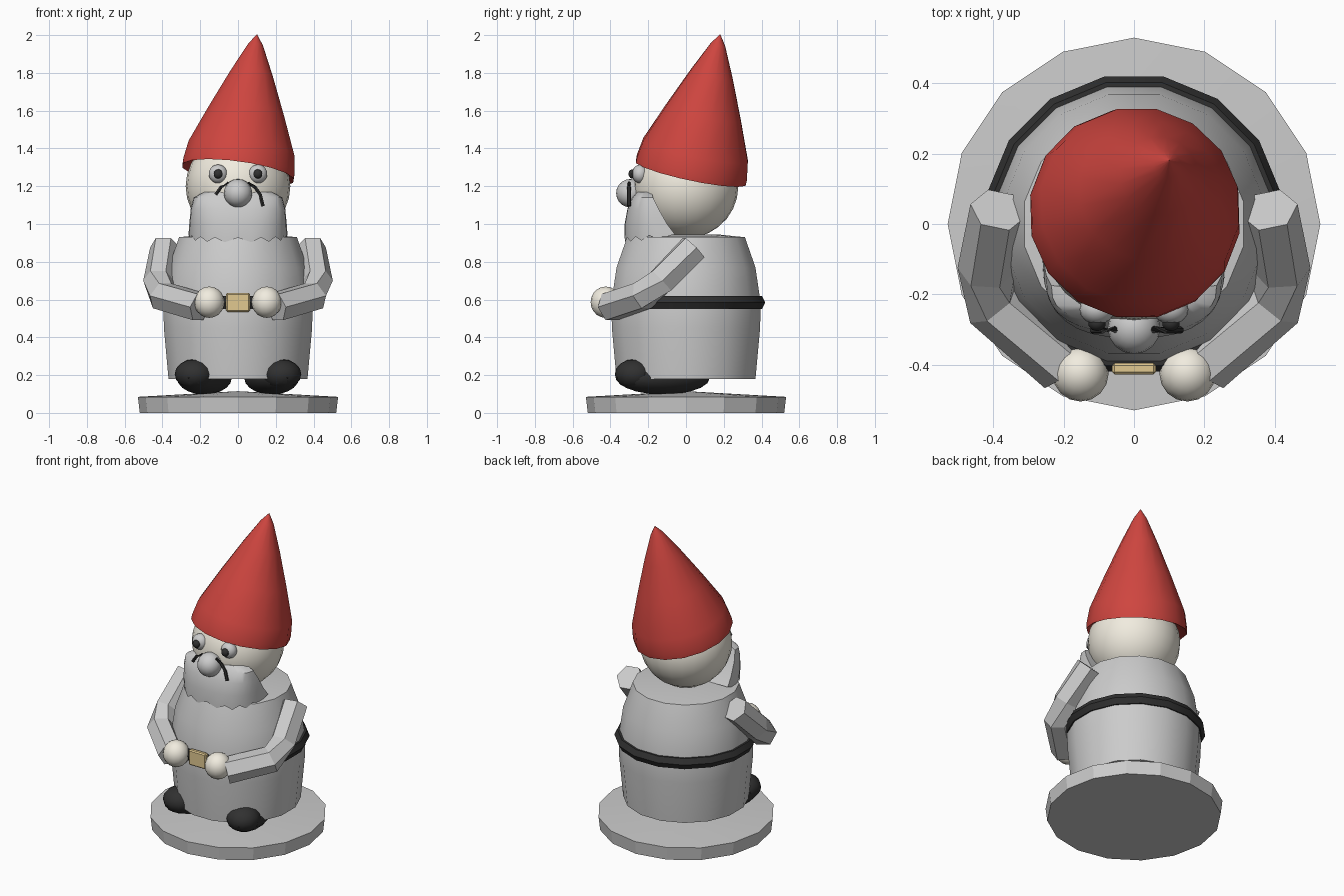
import bpy, bmesh, math
from mathutils import Vector, Matrix

if "Cube" in bpy.data.objects:
    bpy.data.objects.remove(bpy.data.objects["Cube"])


def material(name, rgb):
    m = bpy.data.materials.new(name)
    m.diffuse_color = (*rgb, 1)
    m.use_nodes = True
    m.node_tree.nodes["Principled BSDF"].inputs["Base Color"].default_value = m.diffuse_color
    return m


RED = material("red", (0.62, 0.06, 0.05))
SKIN = material("cream", (0.88, 0.84, 0.74))
DARK = material("dark", (0.03, 0.03, 0.03))
GOLD = material("gold", (0.75, 0.58, 0.28))


def finish(name, bm, mat=None, smooth=35):
    bmesh.ops.remove_doubles(bm, verts=bm.verts, dist=1e-5)
    bmesh.ops.recalc_face_normals(bm, faces=bm.faces)
    me = bpy.data.meshes.new(name)
    bm.to_mesh(me)
    bm.free()
    ob = bpy.data.objects.new(name, me)
    bpy.context.collection.objects.link(ob)
    if mat:
        me.materials.append(mat)
    if smooth:
        bpy.ops.object.select_all(action='DESELECT')
        ob.select_set(True)
        bpy.context.view_layer.objects.active = ob
        bpy.ops.object.shade_smooth_by_angle(angle=math.radians(smooth))
    return ob


def loft(bm, rings, closed=True, caps=True):
    rows = [[bm.verts.new(p) for p in r] for r in rings]
    n = len(rows[0])
    for a, b in zip(rows, rows[1:]):
        for i in range(n if closed else n - 1):
            j = (i + 1) % n
            bm.faces.new((a[i], a[j], b[j], b[i]))
    if caps:
        bm.faces.new(rows[0])
        bm.faces.new(rows[-1])


def lathe(name, profile, sides=16, phase=0.0, mat=None, matrix=Matrix(), smooth=35):
    bm = bmesh.new()
    rings = []
    for r, z in profile:
        r = max(r, 0.001)
        rings.append([matrix @ Vector((r * math.cos(2 * math.pi * (i + phase) / sides),
                                       r * math.sin(2 * math.pi * (i + phase) / sides), z))
                      for i in range(sides)])
    loft(bm, rings)
    return finish(name, bm, mat, smooth)


def ball(name, centre, radii, mat=None, turn=0.0, seg=16, rings=10):
    bm = bmesh.new()
    m = Matrix.Translation(centre) @ Matrix.Rotation(turn, 4, 'Z') @ Matrix.Diagonal((*radii, 1))
    bmesh.ops.create_uvsphere(bm, u_segments=seg, v_segments=rings, radius=1, matrix=m)
    return finish(name, bm, mat)


def tube(name, path, radius, sides=6, mat=None, smooth=0):
    bm = bmesh.new()
    pts = [Vector(p) for p in path]
    rings = []
    for k, p in enumerate(pts):
        t = (pts[min(k + 1, len(pts) - 1)] - pts[max(k - 1, 0)]).normalized()
        u = t.cross(Vector((0.25, 0.75, -0.6))) if abs(t.z) < 0.2 else t.cross(Vector((0, 0, 1)))
        u = t.cross(Vector((0, -0.6, -0.8)).cross(t)).normalized() if u.length < 0.1 else u.normalized()
        v = t.cross(u)
        rings.append([p + radius * (math.cos(2 * math.pi * i / sides) * u +
                                    math.sin(2 * math.pi * i / sides) * v) for i in range(sides)])
    loft(bm, rings)
    return finish(name, bm, mat, smooth)


# Round base with a slightly domed top
lathe("base", [(0.52, 0), (0.53, 0.085), (0, 0.115)], smooth=12)

# Coat body and belt
lathe("body", [(0.375, 0.18), (0.40, 0.45), (0.403, 0.58), (0.375, 0.77), (0.318, 0.93), (0.17, 0.945)],
      phase=0.5)
lathe("belt", [(0.39, 0.55), (0.41, 0.55), (0.428, 0.585), (0.41, 0.62), (0.39, 0.62)],
      phase=0.5, mat=DARK)

# Buckle
bm = bmesh.new()
bmesh.ops.create_cube(bm, size=1, matrix=Matrix.Translation((0, -0.412, 0.585)) @
                      Matrix.Diagonal((0.125, 0.032, 0.10, 1)))
bmesh.ops.bevel(bm, geom=bm.edges[:], offset=0.007, segments=1, affect='EDGES')
finish("buckle", bm, GOLD, 0)

# Head and nose
ball("head", (0, 0, 1.2), (0.277, 0.277, 0.275), SKIN, seg=24, rings=14)
ball("nose", (0, -0.295, 1.163), (0.075, 0.075, 0.075))

# Leaning pointed hat, hollow underneath
axis = Vector((0.10, 0.155, 0.73))
lean = Matrix.Translation((0, 0.025, 1.27)) @ axis.to_track_quat('Z', 'Y').to_matrix().to_4x4()
lathe("hat", [(0.24, 0.03), (0.302, 0), (0.303, 0.03), (0.288, 0.125), (0.205, 0.33), (0.115, 0.54),
              (0.04, 0.70), (0, 0.757)], mat=RED, matrix=lean)

# Beard: stacked rounded half sections wrapping the chin, with a wavy hem
bm = bmesh.new()
rows = []
for z, half, back, front in [(0.915, 0.262, -0.06, -0.325), (1.0, 0.258, -0.10, -0.325),
                             (1.08, 0.25, -0.145, -0.31), (1.14, 0.235, -0.175, -0.285),
                             (1.17, 0.18, -0.18, -0.26)]:
    row = []
    for i in range(17):
        a = math.pi * (i / 16 - 0.5)
        s, c = math.sin(a), math.cos(a)
        x = half * math.copysign(abs(s) ** 0.8, s)
        y = back + (front - back) * max(c, 0) ** 0.7
        wave = 0.012 * math.cos(i * math.pi) + 0.02 * (1 - max(c, 0)) if z < 0.95 else 0
        row.append((x, y, z + wave))
    rows.append(row)
loft(bm, rows)
finish("beard", bm, None, 40)

for side, word in ((1, "left"), (-1, "right")):
    # Eyes and pupils
    ball(word + "_eye", (0.105 * side, -0.243, 1.265), (0.05, 0.043, 0.05))
    ball(word + "_pupil", (0.105 * side, -0.283, 1.265), (0.025, 0.022, 0.025), DARK, seg=10, rings=6)

    # Drooping moustache strand
    whisker = [(0.02, -0.295, 1.20), (0.055, -0.30, 1.215), (0.09, -0.302, 1.195),
               (0.118, -0.302, 1.155), (0.133, -0.302, 1.095)]
    tube(word + "_moustache", [(x * side, y, z) for x, y, z in whisker[:5 if side > 0 else 4]],
         0.01, 6, DARK, 40)

    # Bent sleeve and hand
    sleeve = [(0.385, 0.04, 0.875), (0.42, -0.13, 0.70), (0.402, -0.23, 0.62), (0.20, -0.405, 0.56)]
    tube(word + "_sleeve", [(x * side, y, z) for x, y, z in sleeve], 0.082)
    ball(word + "_hand", (0.152 * side, -0.425, 0.586), (0.08, 0.08, 0.083), SKIN)

    # Splayed boot with a raised toe
    ball(word + "_boot", (0.178 * side, -0.12, 0.185), (0.128, 0.26, 0.088), DARK, turn=side * 0.33)
    ball(word + "_boot_toe", (0.23 * side, -0.272, 0.205), (0.105, 0.105, 0.08), DARK, seg=12, rings=8)
